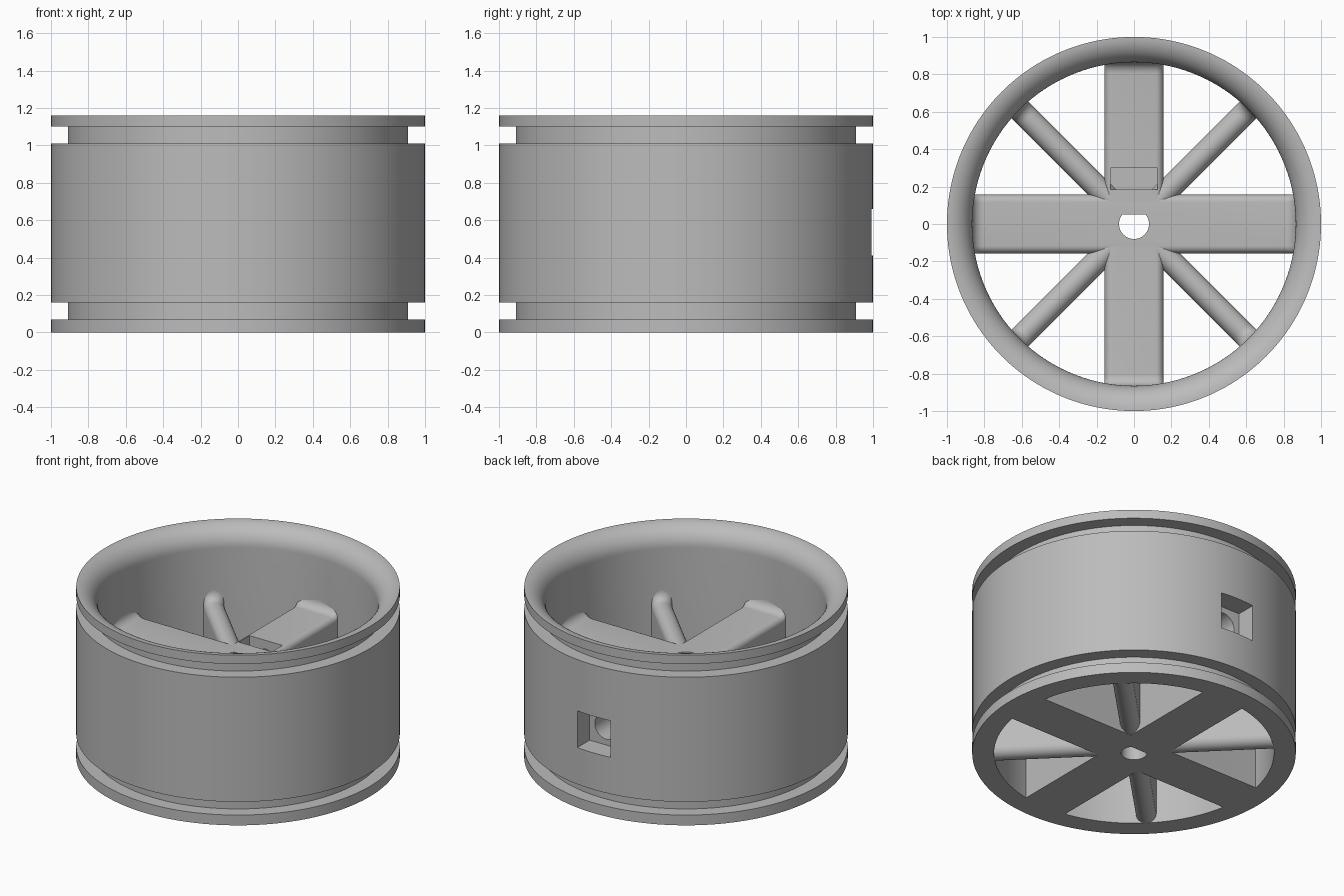
import bpy, bmesh, math
from mathutils import Matrix

if "Cube" in bpy.data.objects:
    bpy.data.objects.remove(bpy.data.objects["Cube"], do_unlink=True)

grey = bpy.data.materials.new("plain grey")
grey.use_nodes = True
COLOUR = (0.5, 0.5, 0.5, 1)
grey.diffuse_color = COLOUR
grey.node_tree.nodes["Principled BSDF"].inputs["Base Color"].default_value = COLOUR

WALL = 0.865      # inner radius of the rim
TOP = 0.68        # height of the spokes
SEGMENTS = 160


def arc(cx, cz, radius, start, end, steps):
    angles = [math.radians(start + (end - start) * i / steps) for i in range(steps + 1)]
    return [(cx + radius * math.cos(a), cz + radius * math.sin(a)) for a in angles]


def finish(bm, name):
    bmesh.ops.remove_doubles(bm, verts=bm.verts, dist=1e-5)
    bmesh.ops.recalc_face_normals(bm, faces=bm.faces)
    mesh = bpy.data.meshes.new(name)
    bm.to_mesh(mesh)
    bm.free()
    mesh.materials.append(grey)
    obj = bpy.data.objects.new(name, mesh)
    bpy.context.collection.objects.link(obj)
    return obj


def loft(bm, rings, closed):
    """Skin equal-length vertex rings, capping the ends of an open loft."""
    n = len(rings[0])
    pairs = list(zip(rings, rings[1:]))
    if closed:
        pairs.append((rings[-1], rings[0]))
    for a, b in pairs:
        for i in range(n):
            j = (i + 1) % n
            bm.faces.new((a[i], a[j], b[j], b[i]))
    if not closed:
        bm.faces.new(rings[0])
        bm.faces.new(rings[-1])


def lathe(name, profile):
    bm = bmesh.new()
    rings = []
    for s in range(SEGMENTS):
        a = math.tau * s / SEGMENTS
        rings.append([bm.verts.new((r * math.cos(a), r * math.sin(a), z)) for r, z in profile])
    loft(bm, rings, True)
    return finish(bm, name)


def prism(name, outline, matrix, depth):
    """Extrude a 2D outline along local z."""
    bm = bmesh.new()
    rings = [[bm.verts.new(matrix @ Matrix.Translation((x, y, z)).to_translation())
              for x, y in outline] for z in (0, depth)]
    loft(bm, rings, False)
    return finish(bm, name)


def box(name, low, high):
    x, y, z = low
    X, Y, Z = high
    return prism(name, [(x, y), (X, y), (X, Y), (x, Y)], Matrix.Translation((0, 0, z)), Z - z)


def spoke_stations(start):
    """Distances along a spoke with the lift that sweeps its top up the wall."""
    sweep = 0.06
    out = [(start, 0)]
    for i in range(9):
        a = math.radians(90 * i / 8)
        out.append((WALL - sweep + sweep * math.sin(a), sweep * (1 - math.cos(a))))
    return out + [(WALL + 0.025, sweep)]


def spoke(name, stations, half, radius, round_bottom, angle):
    top = arc(half - radius, TOP - radius, radius, 0, 90, 8)
    top += arc(radius - half, TOP - radius, radius, 90, 180, 8)[0 if radius < half else 1:]
    if round_bottom:
        bottom = arc(0, half, half, 180, 360, 16)
    else:
        bottom = [(-half, 0), (half, 0)]
    spin = Matrix.Rotation(math.radians(angle), 4, "Z")
    bm = bmesh.new()
    rings = []
    for d, lift in stations:
        ring = [bm.verts.new((d, x, z + lift)) for x, z in top]
        ring += [bm.verts.new((d, x, z)) for x, z in bottom]
        rings.append(ring)
    loft(bm, rings, False)
    bmesh.ops.transform(bm, matrix=spin, verts=bm.verts)
    return finish(bm, name)


def cut(obj, cutters):
    bpy.context.view_layer.objects.active = obj
    for cutter in cutters:
        mod = obj.modifiers.new("cut", "BOOLEAN")
        mod.operation = "DIFFERENCE"
        mod.solver = "EXACT"
        mod.object = cutter
        bpy.ops.object.modifier_apply(modifier=mod.name)


# Rim with two belt grooves and a rounded upper lip
profile = [(WALL, 0), (1, 0), (1, 0.07), (0.91, 0.07), (0.91, 0.16), (1, 0.16),
           (1, 1.01), (0.91, 1.01), (0.91, 1.10), (1, 1.10)]
profile += arc(1, 1.025, 1 - WALL, 90, 180, 14)
rim = lathe("rim", profile)

# Wide cross spokes running through the hub
outer = spoke_stations(0)[1:]
through = [(-d, lift) for d, lift in reversed(outer)] + outer
side_spokes = spoke("side_spokes", through, 0.157, 0.04, False, 0)
long_spokes = spoke("front_back_spokes", through, 0.157, 0.04, False, 90)

# Narrow rounded diagonal spokes
diagonals = [spoke(f"diagonal_spoke_{i + 1}", spoke_stations(0.14), 0.063, 0.063, True, 45 + 90 * i)
             for i in range(4)]

# Cutters: flatted shaft hole, nut slot, screw hole and access window
flat = math.degrees(math.asin(0.05 / 0.08))
shaft = prism("shaft_cutter", arc(0, 0, 0.08, 180 - flat, 360 + flat, 36),
              Matrix.Translation((0, 0, -0.1)), 1)
slot = box("slot_cutter", (-0.125, 0.185, 0.41), (0.125, 0.30, 1))
window = box("window_cutter", (-0.125, 0.86, 0.41), (0.125, 1.1, 0.66))
screw = prism("screw_cutter", arc(0, 0, 0.085, 0, 348.75, 31),
              Matrix.Translation((0, 0.02, 0.535)) @ Matrix.Rotation(math.radians(-90), 4, "X"), 0.9)

cut(rim, [window])
cut(side_spokes, [shaft, screw])
cut(long_spokes, [shaft, screw, slot, window])
for cutter in (shaft, slot, window, screw):
    bpy.data.objects.remove(cutter, do_unlink=True)

# Smooth rounded surfaces, keep hard edges crisp
bpy.ops.object.select_all(action="DESELECT")
for obj in [rim, side_spokes, long_spokes] + diagonals:
    obj.select_set(True)
bpy.context.view_layer.objects.active = rim
bpy.ops.object.shade_smooth_by_angle(angle=math.radians(30))
